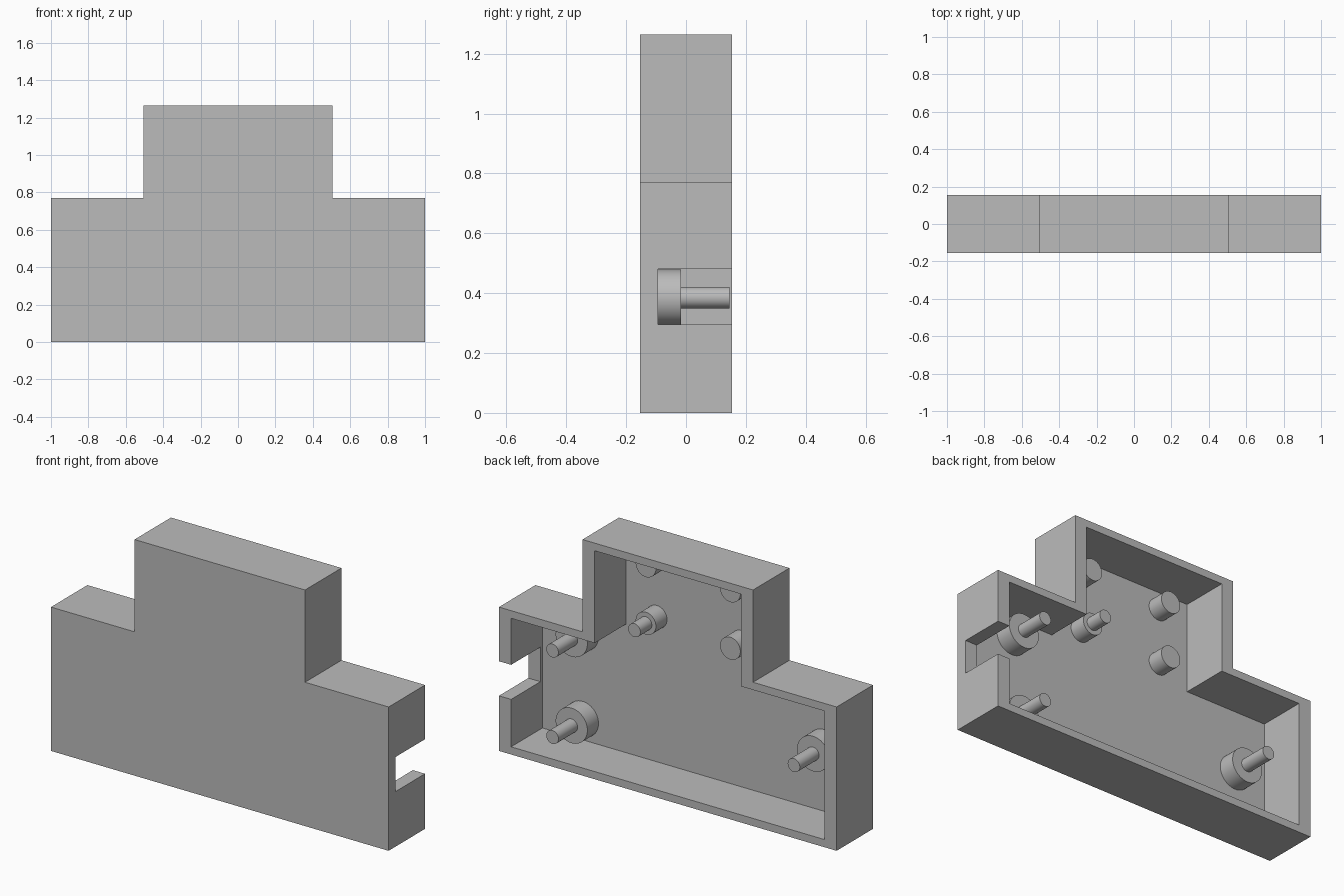
import bpy, bmesh, math
from mathutils import Matrix, Vector

cube = bpy.data.objects.get("Cube")
if cube:
    bpy.data.objects.remove(cube, do_unlink=True)

FRONT, BACK = -0.154, 0.154
FLOOR, SEAT = -0.111, -0.017      # inner face of the panel, top of the posts
SIDE, EDGE = 0.072, 0.041         # side wall and top/bottom wall thickness

grey = bpy.data.materials.new("plain grey")
grey.use_nodes = True
colour = (0.5, 0.5, 0.5, 1)
grey.diffuse_color = colour
grey.node_tree.nodes["Principled BSDF"].inputs["Base Color"].default_value = colour


def finish(name, bm):
    bmesh.ops.recalc_face_normals(bm, faces=bm.faces)
    mesh = bpy.data.meshes.new(name)
    bm.to_mesh(mesh)
    bm.free()
    obj = bpy.data.objects.new(name, mesh)
    bpy.context.collection.objects.link(obj)
    mesh.materials.append(grey)
    return obj


def slab(name, outline, y0, y1):
    """Extrude an x-z outline from y0 to y1."""
    bm = bmesh.new()
    face = bm.faces.new([bm.verts.new((x, y0, z)) for x, z in outline])
    ext = bmesh.ops.extrude_face_region(bm, geom=[face])
    verts = [v for v in ext["geom"] if isinstance(v, bmesh.types.BMVert)]
    bmesh.ops.translate(bm, verts=verts, vec=(0, y1 - y0, 0))
    return finish(name, bm)


def stepped(half, tower, bottom, shelf, top):
    """Mirrored outline of a wide base with a narrower tower."""
    right = [(half, bottom), (half, shelf), (tower, shelf), (tower, top)]
    return right + [(-x, z) for x, z in reversed(right)]


def cut(target, cutter):
    cutter.hide_render = True
    mod = target.modifiers.new("cut", 'BOOLEAN')
    mod.operation = 'DIFFERENCE'
    mod.solver = 'EXACT'
    mod.object = cutter
    bpy.context.view_layer.objects.active = target
    bpy.ops.object.modifier_apply(modifier=mod.name)
    bpy.data.objects.remove(cutter, do_unlink=True)


def post(name, x, z, radius, pin_end=None, pin_radius=0.036):
    """Lathe a round post, with a thinner pin on top if pin_end is given."""
    profile = [(0, FLOOR - 0.01), (radius, FLOOR - 0.01), (radius, SEAT)]
    if pin_end:
        profile += [(pin_radius, SEAT), (pin_radius, pin_end), (0, pin_end)]
    else:
        profile += [(0, SEAT)]
    bm = bmesh.new()
    verts = [bm.verts.new((r, y, 0)) for r, y in profile]
    edges = [bm.edges.new(pair) for pair in zip(verts, verts[1:])]
    bmesh.ops.spin(bm, geom=verts + edges, cent=(0, 0, 0), axis=(0, 1, 0),
                   angle=math.tau, steps=48)
    bmesh.ops.remove_doubles(bm, verts=bm.verts, dist=0.0001)
    bmesh.ops.transform(bm, matrix=Matrix.Translation(Vector((x, 0, z))), verts=bm.verts)
    obj = finish(name, bm)
    bpy.ops.object.select_all(action='DESELECT')
    obj.select_set(True)
    bpy.context.view_layer.objects.active = obj
    bpy.ops.object.shade_smooth_by_angle(angle=math.radians(30))


# Open-backed shell: solid, hollow, then side slot
shell = slab("shell", stepped(1, 0.505, 0, 0.77, 1.264), FRONT, BACK)
cut(shell, slab("hollow_cutter",
                stepped(1 - SIDE, 0.505 - SIDE, EDGE, 0.77 - EDGE, 1.264 - EDGE),
                FLOOR, BACK + 0.1))
cut(shell, slab("slot_cutter", [(0.9, 0.295), (1.1, 0.295), (1.1, 0.48), (0.9, 0.48)],
                -0.094, BACK + 0.1))

# Wide posts with long pins
post("lower_left_post", 0.69, 0.153, 0.094, 0.145)
post("upper_left_post", 0.69, 0.616, 0.094, 0.145)
post("right_post", -0.74, 0.385, 0.094, 0.145)

# Narrow posts in the tower, one with a short pin
post("tower_pin_post", 0.25, 0.818, 0.06, 0.08)
post("tower_lower_right_post", -0.25, 0.818, 0.06)
for side, x in (("left", 0.25), ("right", -0.25)):
    post(f"tower_upper_{side}_post", x, 1.126, 0.06)
